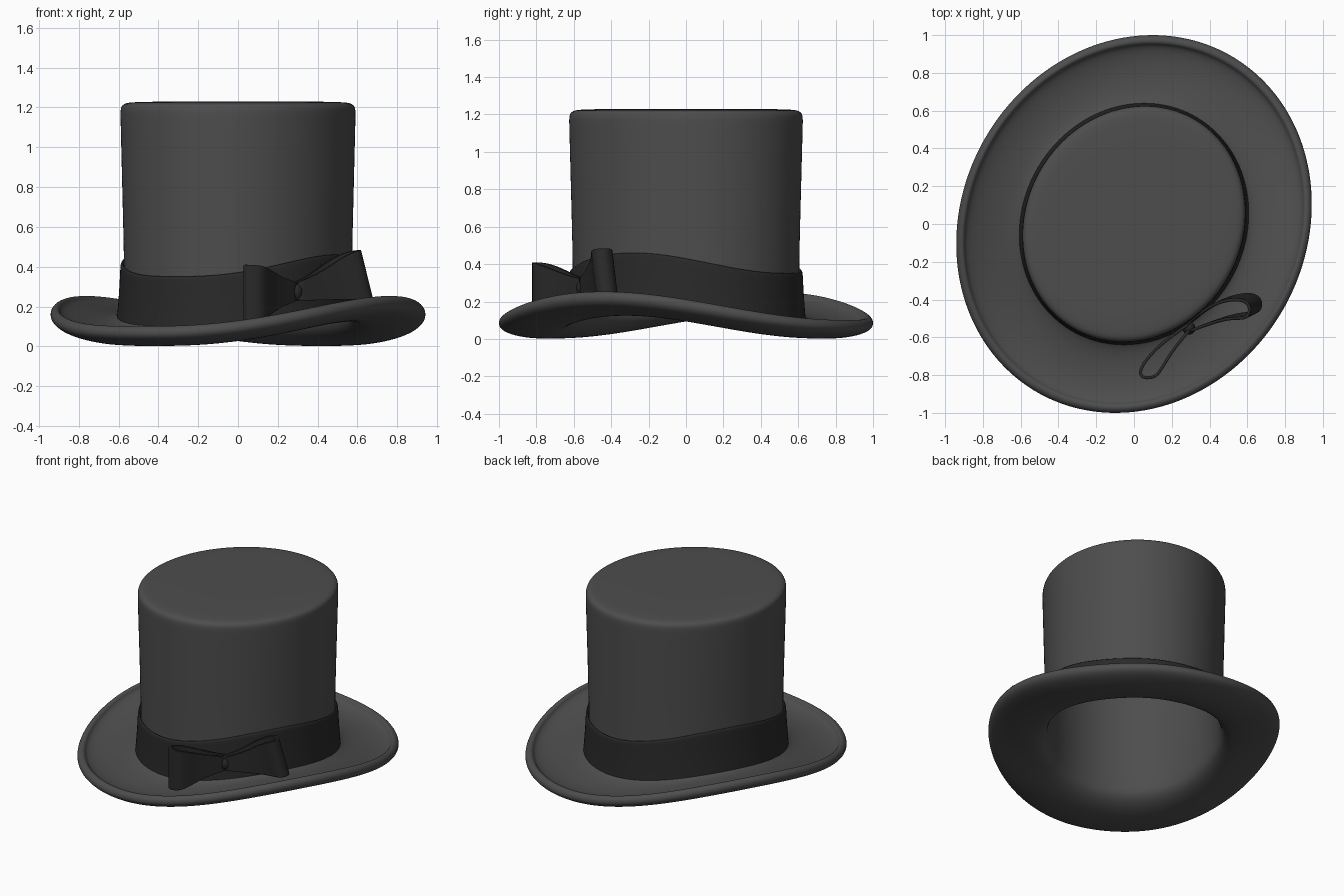
import bpy, bmesh, math
from mathutils import Vector, Matrix

if "Cube" in bpy.data.objects:
    bpy.data.objects.remove(bpy.data.objects["Cube"])

TURN = Matrix.Rotation(math.radians(-30), 4, 'Z')   # the hat is turned on its axis


def material(name, v):
    m = bpy.data.materials.new(name)
    m.diffuse_color = (v, v, v, 1)
    m.use_nodes = True
    m.node_tree.nodes["Principled BSDF"].inputs["Base Color"].default_value = m.diffuse_color
    return m


FELT = material("felt", 0.075)
RIBBON = material("ribbon", 0.022)


def finish(name, bm, mat):
    bmesh.ops.recalc_face_normals(bm, faces=bm.faces)
    me = bpy.data.meshes.new(name)
    bm.to_mesh(me)
    bm.free()
    for p in me.polygons:
        p.use_smooth = True
    me.materials.append(mat)
    ob = bpy.data.objects.new(name, me)
    bpy.context.collection.objects.link(ob)
    return ob


def subsurf(ob, levels=2):
    s = ob.modifiers.new("smooth", 'SUBSURF')
    s.levels = s.render_levels = levels


def saddle_loft(name, rings, mat, closed, n=64):
    """Loft ellipses (half width, half length, z at the sides, z at the ends)."""
    bm = bmesh.new()
    loops = []
    for a, b, zs, ze in rings:
        if a == 0:
            loops.append([bm.verts.new((0, 0, zs))] * n)
            continue
        loop = []
        for i in range(n):
            t = 2 * math.pi * i / n
            w = abs(math.cos(t)) ** 2.8
            loop.append(bm.verts.new((a * math.cos(t), b * math.sin(t), ze + (zs - ze) * w)))
        loops.append(loop)
    pairs = list(zip(loops, loops[1:])) + ([(loops[-1], loops[0])] if closed else [])
    for p, q in pairs:
        for i in range(n):
            j = (i + 1) % n
            bm.faces.new(list(dict.fromkeys((p[i], p[j], q[j], q[i]))))
    bm.transform(TURN)
    ob = finish(name, bm, mat)
    subsurf(ob)
    return ob


# crown and brim: one hollow shell, outside from the top down, then back up inside
hat = [
    (0, 0, 1.23, 1.23), (.30, .33, 1.23, 1.23), (.51, .575, 1.228, 1.228),
    (.56, .627, 1.22, 1.22), (.574, .643, 1.195, 1.195), (.573, .642, 1.15, 1.15),
    (.565, .632, .80, .80), (.556, .622, .45, .42), (.555, .621, .28, .20),
    (.563, .63, .20, .125), (.59, .66, .172, .095), (.65, .73, .165, .068),
    (.75, .84, .18, .052), (.83, .93, .208, .06), (.866, .975, .23, .078),
    (.870, .981, .25, .096), (.885, 1.0, .257, .104), (.908, 1.024, .243, .092),
    (.915, 1.034, .215, .062), (.90, 1.017, .185, .036), (.86, .965, .162, .014),
    (.76, .85, .135, -.004), (.66, .73, .122, .014), (.59, .66, .128, .045),
    (.55, .615, .155, .085), (.534, .60, .22, .15), (.533, .598, .42, .40),
    (.545, .612, .80, .80), (.552, .62, 1.15, 1.15), (.545, .61, 1.195, 1.195),
    (.50, .56, 1.208, 1.208), (.3, .33, 1.21, 1.21), (0, 0, 1.21, 1.21),
]
saddle_loft("crown_and_brim", hat, FELT, False)

# ribbon band around the crown
band = [
    (.552, .618, .455, .345), (.564, .631, .464, .354), (.573, .640, .455, .345),
    (.575, .642, .43, .32), (.581, .646, .30, .22), (.592, .656, .17, .10),
    (.596, .660, .14, .06), (.550, .616, .15, .08),
]
saddle_loft("hat_band", band, RIBBON, True)

# bow loops: ribbons standing on teardrop paths seen from above
KNOT = Vector((.29, -.55, .275))


def bow_loop(name, path, z_tip, half_tip, lean):
    bm = bmesh.new()
    rows = []
    reach = max((Vector(p) - KNOT.xy).length for p in path)
    for x, y in path:
        t = (Vector((x, y)) - KNOT.xy).length / reach
        t = t * t * (3 - 2 * t)
        zc = KNOT.z + (z_tip - KNOT.z) * t
        half = .045 + (half_tip - .045) * t
        rows.append([bm.verts.new((x - lean * k * t, y - .5 * lean * k * t, zc + half * k))
                     for k in (-1, -.9, -.3, .3, .9, 1)])
    for p, q in zip(rows, rows[1:]):
        for i in range(5):
            bm.faces.new((p[i], p[i + 1], q[i + 1], q[i]))
    ob = finish(name, bm, RIBBON)
    subsurf(ob)
    s = ob.modifiers.new("thickness", 'SOLIDIFY')
    s.thickness = .016
    s.offset = 0
    bpy.context.view_layer.objects.active = ob
    ob.select_set(True)
    bpy.ops.object.shade_smooth_by_angle(angle=math.radians(40))
    ob.select_set(False)


bow_loop("bow_loop_left",
         [(.29, -.53), (.21, -.585), (.12, -.655), (.055, -.73), (.027, -.785), (.045, -.815),
          (.09, -.815), (.125, -.80), (.155, -.75), (.21, -.66), (.295, -.56)],
         .27, .14, 0)
bow_loop("bow_loop_right",
         [(.28, -.53), (.36, -.465), (.45, -.41), (.55, -.383), (.615, -.39), (.643, -.42),
          (.64, -.465), (.61, -.488), (.54, -.485), (.43, -.515), (.30, -.565)],
         .36, .122, .03)

# bow knot
bm = bmesh.new()
bmesh.ops.create_uvsphere(bm, u_segments=32, v_segments=16, radius=1)
bm.transform(Matrix.Translation(KNOT) @ TURN.inverted() @ Matrix.Diagonal((.034, .036, .048, 1)))
finish("bow_knot", bm, RIBBON)
